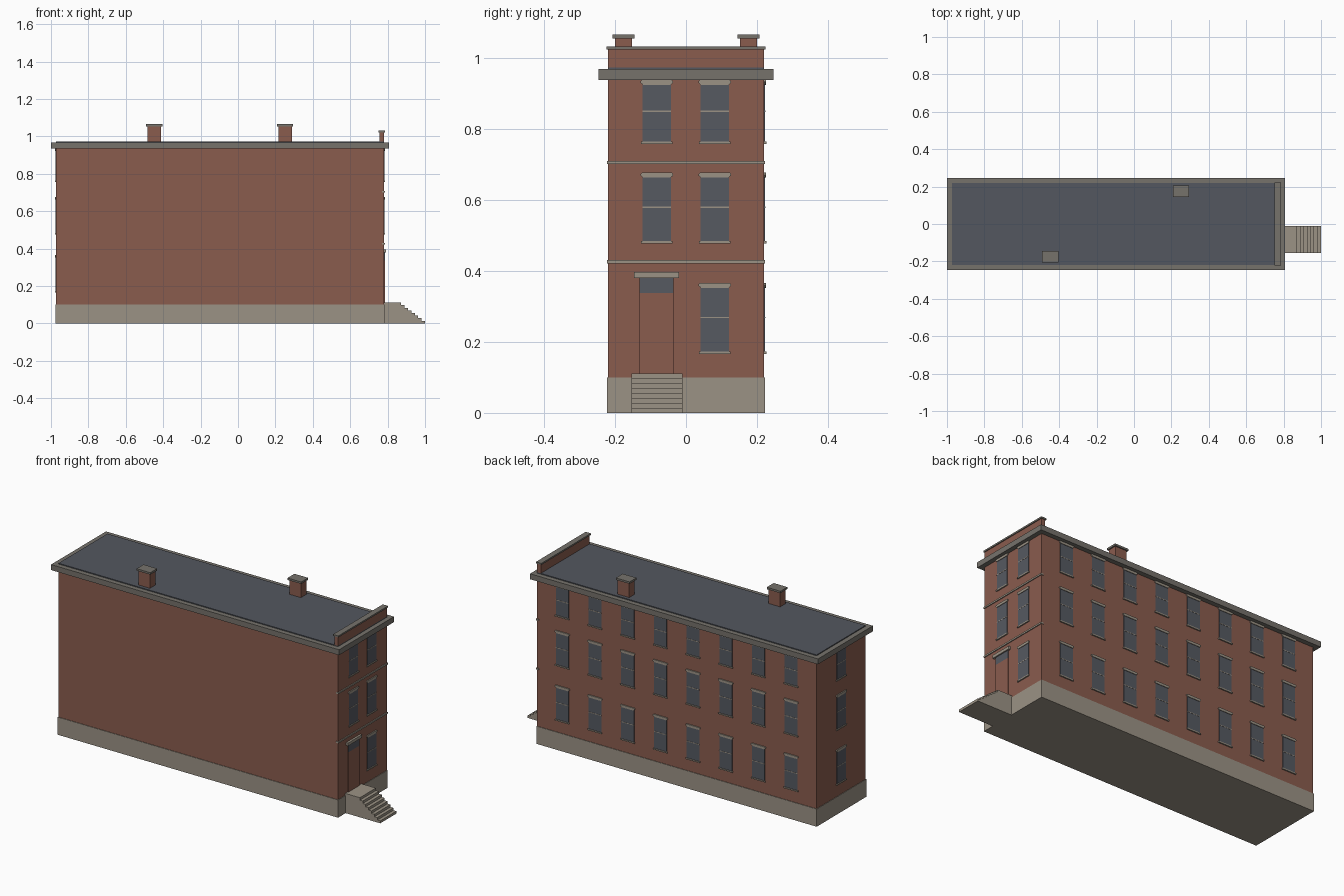
import bpy, bmesh
from mathutils import Matrix, Vector

cube = bpy.data.objects.get("Cube")
if cube:
    bpy.data.objects.remove(cube)


def material(name, rgb):
    m = bpy.data.materials.new(name)
    m.use_nodes = True
    m.diffuse_color = (*rgb, 1)
    m.node_tree.nodes["Principled BSDF"].inputs["Base Color"].default_value = (*rgb, 1)
    return m


BRICK = material("red_brick", (0.255, 0.107, 0.076))
STONE = material("pale_stone", (0.33, 0.29, 0.235))
TRIM = material("grey_trim", (0.18, 0.168, 0.148))
SLATE = material("slate_roof", (0.088, 0.096, 0.115))
GLASS = material("window_glass", (0.092, 0.1, 0.12))


def prism(bm, outline, depth, matrix):
    """Extrude an outline in the local XY plane by depth along local Z."""
    bottom = [bm.verts.new(matrix @ Vector((u, v, 0))) for u, v in outline]
    top = [bm.verts.new(matrix @ Vector((u, v, depth))) for u, v in outline]
    bm.faces.new(bottom[::-1])
    bm.faces.new(top)
    n = len(outline)
    for i in range(n):
        j = (i + 1) % n
        bm.faces.new((bottom[i], bottom[j], top[j], top[i]))


def finish(bm, name, mat):
    bmesh.ops.recalc_face_normals(bm, faces=bm.faces[:])
    mesh = bpy.data.meshes.new(name)
    bm.to_mesh(mesh)
    bm.free()
    mesh.materials.append(mat)
    obj = bpy.data.objects.new(name, mesh)
    bpy.context.collection.objects.link(obj)
    return obj


def rect(u0, u1, v0, v1):
    return [(u0, v0), (u1, v0), (u1, v1), (u0, v1)]


def box(name, mat, xs, ys, zs):
    bm = bmesh.new()
    prism(bm, rect(*xs, *ys), zs[1] - zs[0], Matrix.Translation((0, 0, zs[0])))
    return finish(bm, name, mat)


def wall_frame(origin, along, normal):
    """Local X runs along the wall, Y runs up, Z points out of the wall."""
    m = Matrix((along, (0, 0, 1), normal)).transposed().to_4x4()
    m.translation = origin
    return m


# Main masses
X0, X1, W = -0.972, 0.78, 0.219
box("brick_walls", BRICK, (X0, X1), (-W, W), (0.05, 0.94))
box("stone_base", STONE, (X0 - 0.003, X1 + 0.003), (-W - 0.003, W + 0.003), (0, 0.1))
box("cornice", TRIM, (-1, 0.806), (-0.246, 0.246), (0.936, 0.967))
box("roof", SLATE, (X0, X1), (-W, W), (0.96, 0.972))
box("parapet", BRICK, (0.757, X1), (-W, W), (0.96, 1.022))
box("parapet_cap", TRIM, (0.752, 0.785), (-0.223, 0.223), (1.022, 1.031))

# Chimneys
for name, x, y in (("front", -0.448, -0.176), ("back", 0.252, 0.176)):
    box(name + "_chimney", BRICK, (x - 0.036, x + 0.036), (y - 0.024, y + 0.024), (0.96, 1.054))
    box(name + "_chimney_cap", TRIM, (x - 0.043, x + 0.043), (y - 0.031, y + 0.031), (1.054, 1.065))

# Windows: each wall has a frame and a list of (position, sill height, head height)
FLOORS = [(0.17, 0.357), (0.48, 0.667), (0.76, 0.928)]
entry = wall_frame((X1, 0, 0), (0, 1, 0), (1, 0, 0))
side = wall_frame((0, W, 0), (-1, 0, 0), (0, 1, 0))
rear = wall_frame((X0, 0, 0), (0, -1, 0), (-1, 0, 0))
walls = {
    "entry": (entry, [(u, *f) for u in (-0.082, 0.081) for f in FLOORS
                      if u > 0 or f != FLOORS[0]]),
    "side": (side, [(-0.621 + 0.205 * i, *f) for i in range(8) for f in FLOORS]),
    "rear": (rear, [(0, *f) for f in FLOORS]),
}
for name, (frame, windows) in walls.items():
    glass, bars, sills, lintels = (bmesh.new() for _ in range(4))
    for u, low, high in windows:
        mid = (low + high) / 2 + 0.005
        prism(glass, rect(u - 0.04, u + 0.04, low, high), 0.003, frame)
        prism(bars, rect(u - 0.04, u + 0.04, mid - 0.002, mid + 0.002), 0.004, frame)
        prism(sills, rect(u - 0.044, u + 0.044, low - 0.004, low + 0.003), 0.007, frame)
        # Lintel with tapered lower and clipped upper corners
        half = [(0.039, -0.005), (0.046, 0.001), (0.046, 0.005), (0.042, 0.009)]
        outline = [(u + a, high + b) for a, b in half]
        outline += [(u - a, high + b) for a, b in reversed(half)]
        prism(lintels, outline, 0.006, frame)
    finish(glass, name + "_window_glass", GLASS)
    finish(bars, name + "_window_bars", STONE)
    finish(sills, name + "_window_sills", STONE)
    finish(lintels, name + "_window_lintels", STONE)

# String courses on the entry wall
for name, z in (("lower", 0.421), ("upper", 0.7)):
    box(name + "_string_course", STONE, (X1 - 0.01, X1 + 0.005), (-0.222, 0.222), (z, z + 0.009))

# Doorway with transom and hood
for name, mat, half, low, high, depth in (
        ("door", BRICK, 0.048, 0.1, 0.337, 0.005),
        ("door_transom", GLASS, 0.048, 0.337, 0.38, 0.005),
        ("door_hood", STONE, 0.063, 0.379, 0.396, 0.012)):
    bm = bmesh.new()
    prism(bm, rect(-0.083 - half, -0.083 + half, low, high), depth, entry)
    finish(bm, name, mat)

# Entrance steps: a stepped profile extruded across their width
STEPS, TOP, LANDING = 8, 0.111, 0.872
rise, run = TOP / STEPS, (1 - LANDING) / (STEPS - 1)
profile = [(X1 - 0.01, 0), (X1 - 0.01, TOP)]
for i in range(STEPS):
    x = LANDING + run * i
    profile += [(x, TOP - rise * i), (x, TOP - rise * (i + 1))]
bm = bmesh.new()
prism(bm, profile, 0.144, wall_frame((0, -0.01, 0), (1, 0, 0), (0, -1, 0)))
finish(bm, "entrance_steps", STONE)
